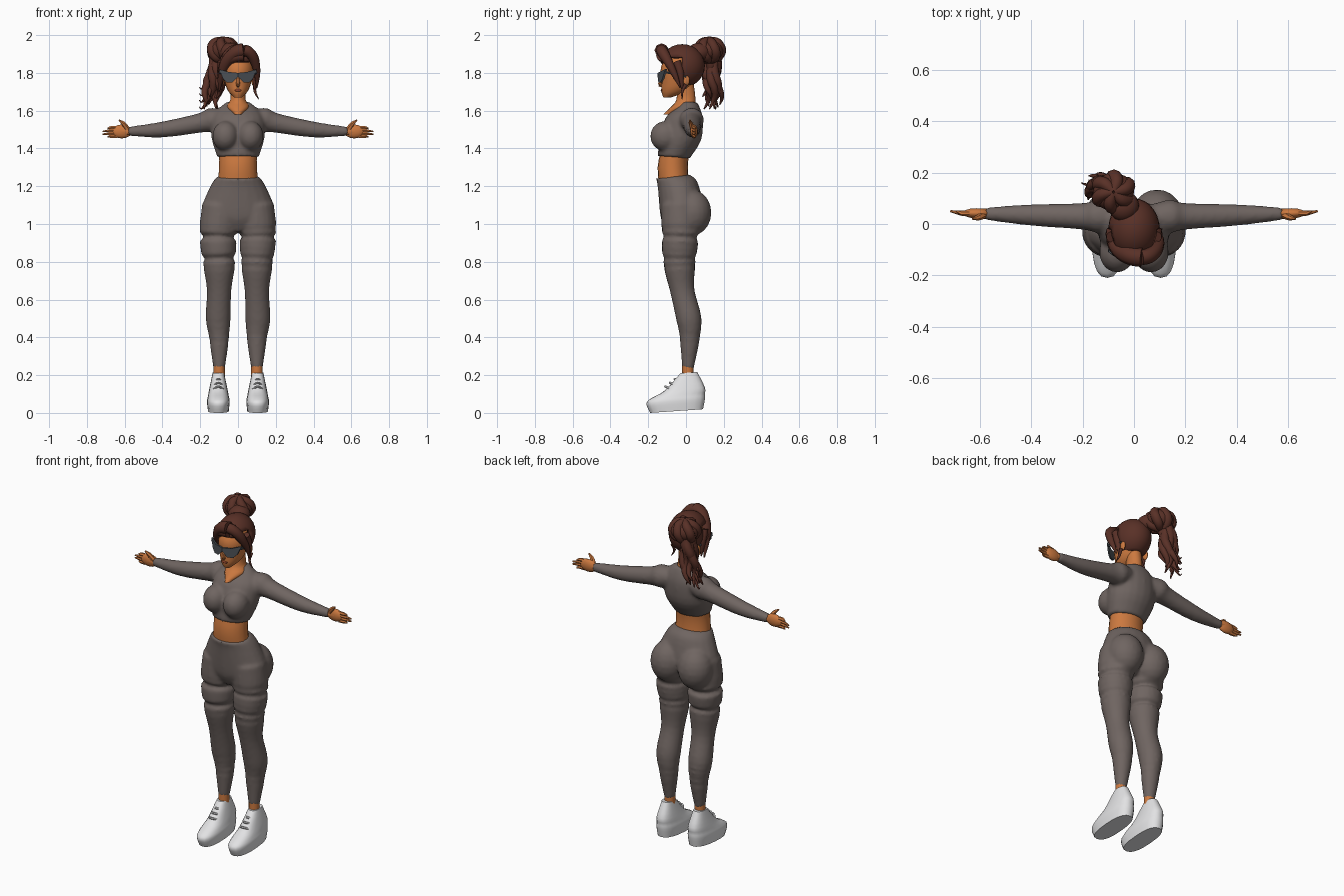
import bpy, bmesh, random
from math import sin, cos, pi, tau, radians, copysign
from mathutils import Vector, Matrix

random.seed(4)
if "Cube" in bpy.data.objects:
    bpy.data.objects.remove(bpy.data.objects["Cube"])
SIDES = {"left": 1, "right": -1}


def material(name, *colour):
    mat = bpy.data.materials.new(name)
    mat.use_nodes = True
    mat.diffuse_color = (*colour, 1)
    node = next(n for n in mat.node_tree.nodes if n.type == 'BSDF_PRINCIPLED')
    node.inputs["Base Color"].default_value = (*colour, 1)
    return mat


suit = material("taupe fabric", .16, .13, .12)
skin = material("warm skin", .6, .19, .05)
hair = material("brown hair", .1, .03, .02)
white = material("white shoe", .76, .76, .77)
dark = material("grey glasses", .07, .08, .09)
lip = material("lip colour", .33, .07, .03)


def spline(points, steps):
    """Smooth samples through four-component points."""
    pts = [Vector(p) for p in points]
    pts = [2 * pts[0] - pts[1], *pts, 2 * pts[-1] - pts[-2]]
    samples = []
    for before, start, end, after in zip(pts, pts[1:], pts[2:], pts[3:]):
        tangent_in, tangent_out = (end - before) / 2, (after - start) / 2
        for i in range(steps):
            t = i / steps
            ease = t * t * (3 - 2 * t)
            samples.append(start.lerp(end, ease) + tangent_in * t * (1 - t) ** 2
                           - tangent_out * t * t * (1 - t))
    return samples + [pts[-2]]


def skin_loops(bm, loops):
    """Join rings of points into a closed tube."""
    rings = [[bm.verts.new(p) for p in loop] for loop in loops]
    for low, high in zip(rings, rings[1:]):
        for i in range(len(low)):
            bm.faces.new((low[i - 1], low[i], high[i], high[i - 1]))
    bm.faces.new(rings[0][::-1])
    bm.faces.new(rings[-1])


def loft(bm, rows, centre=0, sides=20, power=2, tilt=0):
    """Upright body from rows of (height, half width, front, back)."""
    def rounded(v):
        return copysign(abs(v) ** (2 / power), v)
    loops = []
    for z, half, front, back in spline(rows, 3):
        loop = []
        for i in range(sides):
            angle = tau * i / sides
            depth = (back - front) * (1 + rounded(sin(angle))) / 2
            loop.append((centre + half * rounded(cos(angle)), front + depth, z + tilt * depth))
        loops.append(loop)
    skin_loops(bm, loops)


def tube(bm, points, sides=8, steps=4):
    """Tapered limb or lock along (x, y, z, radius) points."""
    path = spline(points, steps)
    loops = []
    for i, here in enumerate(path):
        along = (path[min(i + 1, len(path) - 1)] - path[max(i - 1, 0)]).xyz
        turn = along.to_track_quat('Z', 'Y')
        loops.append([here.xyz + turn @ Vector((cos(tau * j / sides), sin(tau * j / sides), 0))
                      * max(here.w, .001) for j in range(sides)])
    skin_loops(bm, loops)


def ball(bm, centre, radii, segments=20):
    shape = Matrix.Translation(centre) @ Matrix.Diagonal((*radii, 1))
    bmesh.ops.create_uvsphere(bm, u_segments=segments, v_segments=segments // 2, radius=1, matrix=shape)


def finish(name, bm, mat, fuse=False, angle=45):
    bmesh.ops.recalc_face_normals(bm, faces=bm.faces)
    mesh = bpy.data.meshes.new(name)
    bm.to_mesh(mesh)
    bm.free()
    mesh.materials.append(mat)
    ob = bpy.data.objects.new(name, mesh)
    bpy.context.collection.objects.link(ob)
    bpy.ops.object.select_all(action='DESELECT')
    ob.select_set(True)
    bpy.context.view_layer.objects.active = ob
    bpy.ops.object.shade_smooth_by_angle(angle=radians(angle))
    if fuse:  # merge overlapping volumes into one soft garment
        remesh = ob.modifiers.new("fuse", 'REMESH')
        remesh.mode, remesh.voxel_size, remesh.use_smooth_shade = 'VOXEL', .01, True
        soften = ob.modifiers.new("soften", 'SMOOTH')
        soften.factor, soften.iterations = .5, 6
    return ob


# Leggings: two legs, hips and seat fused
bm = bmesh.new()
for s in SIDES.values():
    tube(bm, [(s * .1, .01, .23, .03), (s * .1, .02, .4, .055), (s * .105, .015, .5, .067),
              (s * .1, -.02, .65, .065), (s * .1, -.035, .8, .088), (s * .105, -.03, .95, .1),
              (s * .09, -.03, 1.1, .1)], sides=20)
    ball(bm, (s * .09, .035, 1.06), (.1, .1, .12))
loft(bm, [(.96, .06, -.1, .03), (1.02, .16, -.13, .08), (1.08, .19, -.14, .09),
          (1.2, .14, -.15, .06), (1.24, .11, -.16, .02)], tilt=.12)
finish("leggings", bm, suit, fuse=True)

# Midriff
bm = bmesh.new()
loft(bm, [(1.18, .11, -.14, .02), (1.3, .1, -.15, .01), (1.4, .1, -.13, .02)])
finish("midriff", bm, skin)

# Long-sleeved cropped top
bm = bmesh.new()
loft(bm, [(1.36, .11, -.15, .02), (1.46, .14, -.14, .08), (1.56, .14, -.11, .09),
          (1.61, .11, -.06, .08), (1.65, .06, -.02, .06)], tilt=-.08)
for s in SIDES.values():
    tube(bm, [(s * .08, .03, 1.56, .05), (s * .14, .03, 1.55, .065), (s * .2, .03, 1.535, .052),
              (s * .4, .035, 1.5, .042), (s * .58, .04, 1.49, .025)], sides=18)
    ball(bm, (s * .066, -.11, 1.465), (.07, .08, .08))
finish("cropped_top", bm, suit, fuse=True)

for label, s in SIDES.items():
    # Hand with fingers and thumb
    bm = bmesh.new()
    tube(bm, [(s * .56, .04, 1.49, .02), (s * .62, .04, 1.49, .02)])
    ball(bm, (s * .615, .042, 1.49), (.055, .02, .037), 14)
    for i in range(4):
        z = 1.51 - .015 * i
        reach = .69 + .03 * sin(pi * i / 3)
        tube(bm, [(s * .64, .042, z, .011), (s * .67, .042, z, .01), (s * reach, .05, z - .005, .004)], 6)
    tube(bm, [(s * .585, .036, 1.5, .015), (s * .605, .026, 1.53, .012), (s * .63, .02, 1.55, .004)], 6)
    finish(label + "_hand", bm, skin)

    # Ankle
    bm = bmesh.new()
    tube(bm, [(s * .1, .01, .18, .03), (s * .1, .01, .27, .03)], sides=12)
    finish(label + "_ankle", bm, skin)

    # Trainer with raised laces
    bm = bmesh.new()
    loft(bm, [(0, .055, -.19, .09), (.05, .06, -.21, .1), (.08, .055, -.18, .1),
              (.12, .048, -.11, .1), (.21, .03, -.03, .06)], s * .104, power=2.5, tilt=.07)
    for i in range(3):
        y, z = .025 * i - .11, .14 + .02 * i
        tube(bm, [(s * .104 + dx, y + abs(dx), z - abs(dx) / 2, .006) for dx in (-.025, 0, .025)], 6)
    finish(label + "_shoe", bm, white, angle=35)

# Neck, with skin showing in the scooped neckline
bm = bmesh.new()
loft(bm, [(1.58, .02, -.12, 0), (1.62, .06, -.08, .04), (1.66, .04, -.05, .05), (1.75, .04, -.05, .04)])
finish("neck", bm, skin)

# Head with nose and ears
bm = bmesh.new()
loft(bm, [(1.67, .02, -.12, -.08), (1.7, .05, -.13, 0), (1.75, .07, -.13, .04),
          (1.84, .08, -.13, .07), (1.92, .03, -.06, .02)])
tube(bm, [(0, -.12, 1.79, .006), (0, -.14, 1.74, .01), (0, -.125, 1.73, .008)], 6)
for s in SIDES.values():
    ball(bm, (s * .08, 0, 1.76), (.01, .02, .03), 10)
finish("head", bm, skin)
bm = bmesh.new()
ball(bm, (0, -.128, 1.708), (.02, .006, .007), 10)
finish("lips", bm, lip)

# Swept-up sunglasses curving round the face
bm = bmesh.new()
outline = [(0, 1.8), (0, 1.78), (.03, 1.75), (.06, 1.75), (.08, 1.77), (.1, 1.82), (.05, 1.805)]
for s in SIDES.values():
    skin_loops(bm, [[(s * x, y + 4 * x * x, z) for x, z in outline] for y in (-.15, -.14)])
    tube(bm, [(s * .094, -.11, 1.805, .007), (s * .09, 0, 1.78, .005)], 6)
finish("sunglasses", bm, dark, angle=25)

# Hair cap, opened over the face
bm = bmesh.new()
ball(bm, (0, -.02, 1.837), (.1, .12, .115), 28)
spots = {face: face.calc_center_median() for face in bm.faces}
face_opening = [face for face, c in spots.items()
                if c.z < 1.73 or (c.y < -.02 and c.z < 1.9 + .3 * c.y)]
bmesh.ops.delete(bm, geom=face_opening, context='FACES')
cap = finish("hair_cap", bm, hair)
shell = cap.modifiers.new("thickness", 'SOLIDIFY')
shell.thickness = .02

# Fringe swept both ways from a side part, ending in loose locks
bm = bmesh.new()
for s, top, bottom, size in ((-1, 1.92, 1.7, .034), (-1, 1.89, 1.78, .025), (1, 1.92, 1.72, .027)):
    lock = []
    for i in range(7):
        t = i / 6
        lock.append((.03 * (1 - t) + s * .1 * sin(t * pi / 2), -.03 - .1 * cos(t * pi / 2),
                     top + (bottom - top) * t * t, size * (1 - t ** 3) + .003))
    tube(bm, lock)
for s in SIDES.values():
    tube(bm, [(s * .085, -.05, 1.86, .024), (s * .09, -.03, 1.8, .02), (s * .087, -.02, 1.71, .004)])
tube(bm, [(.09, 0, 1.74, .01), (.09, -.02, 1.7, .007), (.11, -.02, 1.66, .002)])
finish("fringe_and_side_locks", bm, hair, angle=60)

# High bun gathered from twisting coils
bm = bmesh.new()
bun = Vector((-.08, .125, 1.92))
ball(bm, bun, (.08, .075, .06))
ball(bm, (-.04, .07, 1.91), (.06, .06, .05))
for i in range(6):
    coil = []
    for j in range(5):
        lift, turn = pi * j / 4, tau * i / 6 + j / 4
        offset = Vector((.066 * sin(lift) * cos(turn), .06 * sin(lift) * sin(turn), .055 * cos(lift)))
        coil.append((*(bun + offset), .018 + .01 * sin(lift)))
    tube(bm, coil)
finish("bun", bm, hair, angle=60)

# Wavy ponytail of tapering curls
bm = bmesh.new()
for i in range(9):
    angle, phase, low = tau * i / 9, random.uniform(0, tau), random.uniform(1.6, 1.68)
    curl = []
    for j in range(9):
        t = j / 8
        spread, wave = .016 + .023 * t, .004 + .014 * t
        curl.append((-.105 - .04 * t + spread * cos(angle) + wave * cos(phase + 9 * t),
                     .14 + spread * sin(angle) + wave * sin(phase + 9 * t),
                     1.9 + (low - 1.9) * t, .023 * (1 - t ** 3) + .003))
    tube(bm, curl)
for i in range(4):  # flicked ends
    z = 1.64 + .035 * i
    tube(bm, [(-.15 - .055 * t, .14 + .02 * t, z + .03 * cos(4 * t), .012 - .01 * t) for t in (0, .5, .8, 1)], 6)
finish("ponytail", bm, hair, angle=60)
